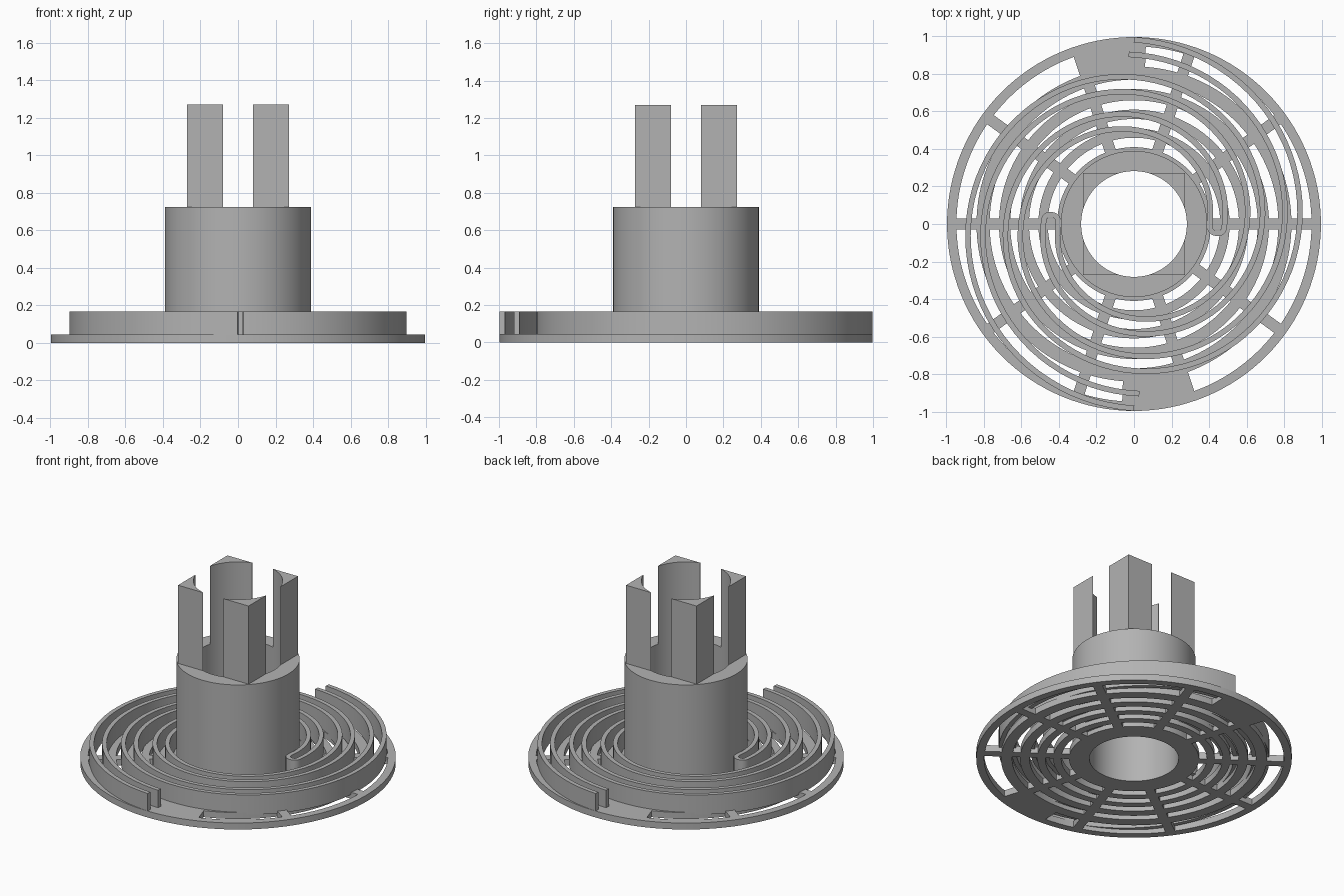
import bpy, bmesh
from math import sin, cos, pi, radians, asin

cube = bpy.data.objects.get("Cube")
if cube:
    bpy.data.objects.remove(cube)

grey = bpy.data.materials.new("light_grey")
grey.use_nodes = True
grey.diffuse_color = (0.45, 0.45, 0.45, 1)
grey.node_tree.nodes["Principled BSDF"].inputs["Base Color"].default_value = (0.45, 0.45, 0.45, 1)


def polar(r, a):
    return (r * cos(a), r * sin(a))


def prism(bm, inner, outer, z0, z1, closed=False):
    """Solid strip between two matching plan paths; closed joins the ends."""
    rows = []
    for p, q in zip(inner, outer):
        rows.append([bm.verts.new((*c, z)) for c, z in ((p, z0), (q, z0), (q, z1), (p, z1))])
    n = len(rows)
    for i in range(n if closed else n - 1):
        a, b = rows[i], rows[(i + 1) % n]
        for k in range(4):
            bm.faces.new((a[k], a[(k + 1) % 4], b[(k + 1) % 4], b[k]))
    if not closed:
        bm.faces.new(rows[0])
        bm.faces.new(rows[-1])


def finish(bm, name):
    bmesh.ops.recalc_face_normals(bm, faces=bm.faces)
    mesh = bpy.data.meshes.new(name)
    bm.to_mesh(mesh)
    bm.free()
    mesh.materials.append(grey)
    obj = bpy.data.objects.new(name, mesh)
    bpy.context.collection.objects.link(obj)
    return obj


def smooth(obj):
    bpy.ops.object.select_all(action='DESELECT')
    obj.select_set(True)
    bpy.context.view_layer.objects.active = obj
    bpy.ops.object.shade_smooth_by_angle(angle=radians(30))


def ring(name, r0, r1, z0, z1, n=96):
    bm = bmesh.new()
    turn = [2 * pi * i / n for i in range(n)]
    prism(bm, [polar(r0, a) for a in turn], [polar(r1, a) for a in turn], z0, z1, True)
    return finish(bm, name)


FLOOR, WALL_TOP, TUBE_TOP, PRONG_TOP = 0.045, 0.167, 0.725, 1.27
HOLE = 0.282

# Slotted base disc: ten spokes, concentric rings
base = ring("slotted_base", HOLE, 0.997, 0, FLOOR, 128)
cut = bmesh.new()
slots = [(0.41, 0.46), (0.51, 0.56), (0.61, 0.66), (0.72, 0.77), (0.84, 0.947)]
for r0, r1 in slots:
    for k in range(10):
        a0, a1 = k * pi / 5, (k + 1) * pi / 5
        in_pad, out_pad = asin(0.03 / r0), asin(0.03 / r1)
        end = a1
        if r1 > 0.9 and k in (2, 7):      # solid landing where a channel opens
            end = a1 - radians(20)
        m = 14
        inner = [polar(r0, a0 + in_pad + (end - a0 - 2 * in_pad) * i / m) for i in range(m + 1)]
        outer = [polar(r1, a0 + out_pad + (end - a0 - 2 * out_pad) * i / m) for i in range(m + 1)]
        prism(cut, inner, outer, -0.05, 0.1)
cutter = finish(cut, "slot_cutter")
cutter.hide_render = True
mod = base.modifiers.new("slots", 'BOOLEAN')
mod.object = cutter
mod.solver = 'EXACT'
bpy.context.view_layer.objects.active = base
bpy.ops.object.modifier_apply(modifier=mod.name)
bpy.data.objects.remove(cutter)
smooth(base)

# Two spiral channels, each a hairpin wall closed at its inner end
PITCH, HALF, STEPS = 0.4, 0.0145, 110


def spiral(r, start, turns):
    return [(r + PITCH * turns * i / STEPS, start + 2 * pi * turns * i / STEPS)
            for i in range(STEPS + 1)]


for name, start in (("left_spiral_channel", 0), ("right_spiral_channel", pi)):
    near, far = spiral(0.403, start, 1.255), spiral(0.483, start, 1.25)
    bend = []
    for i in range(1, 10):                # rounded inner end
        t = pi * i / 10
        bend.append((0.443 - 0.04 * cos(t), start - 0.05 * sin(t) ** 0.6 / 0.443))
    path = [polar(*p) for p in near[::-1] + bend + far]
    left, right = [], []
    for i, (x, y) in enumerate(path):
        px, py = path[max(i - 1, 0)]
        qx, qy = path[min(i + 1, len(path) - 1)]
        dx, dy = qx - px, qy - py
        d = (dx * dx + dy * dy) ** 0.5
        left.append((x - dy / d * HALF, y + dx / d * HALF))
        right.append((x + dy / d * HALF, y - dx / d * HALF))
    bm = bmesh.new()
    prism(bm, left, right, FLOOR - 0.015, WALL_TOP)
    smooth(finish(bm, name))

# Central tube
smooth(ring("central_tube", HOLE, 0.39, FLOOR - 0.01, TUBE_TOP))

# Four corner prongs: square outside, round inside
SIDE, GAP = 0.272, 0.08
lo = asin(GAP / HOLE)
for k, name in enumerate(("back_left", "back_right", "front_right", "front_left")):
    turn = k * pi / 2
    plan = [polar(HOLE, lo + (pi / 2 - 2 * lo) * i / 12) for i in range(13)]
    plan += [(GAP, SIDE), (SIDE, SIDE), (SIDE, GAP)]
    bm = bmesh.new()
    low = [bm.verts.new((x * cos(turn) - y * sin(turn), x * sin(turn) + y * cos(turn), TUBE_TOP - 0.005))
           for x, y in plan]
    face = bm.faces.new(low)
    top = bmesh.ops.extrude_face_region(bm, geom=[face])["geom"]
    for v in top:
        if isinstance(v, bmesh.types.BMVert):
            v.co.z = PRONG_TOP
    smooth(finish(bm, name + "_prong"))
